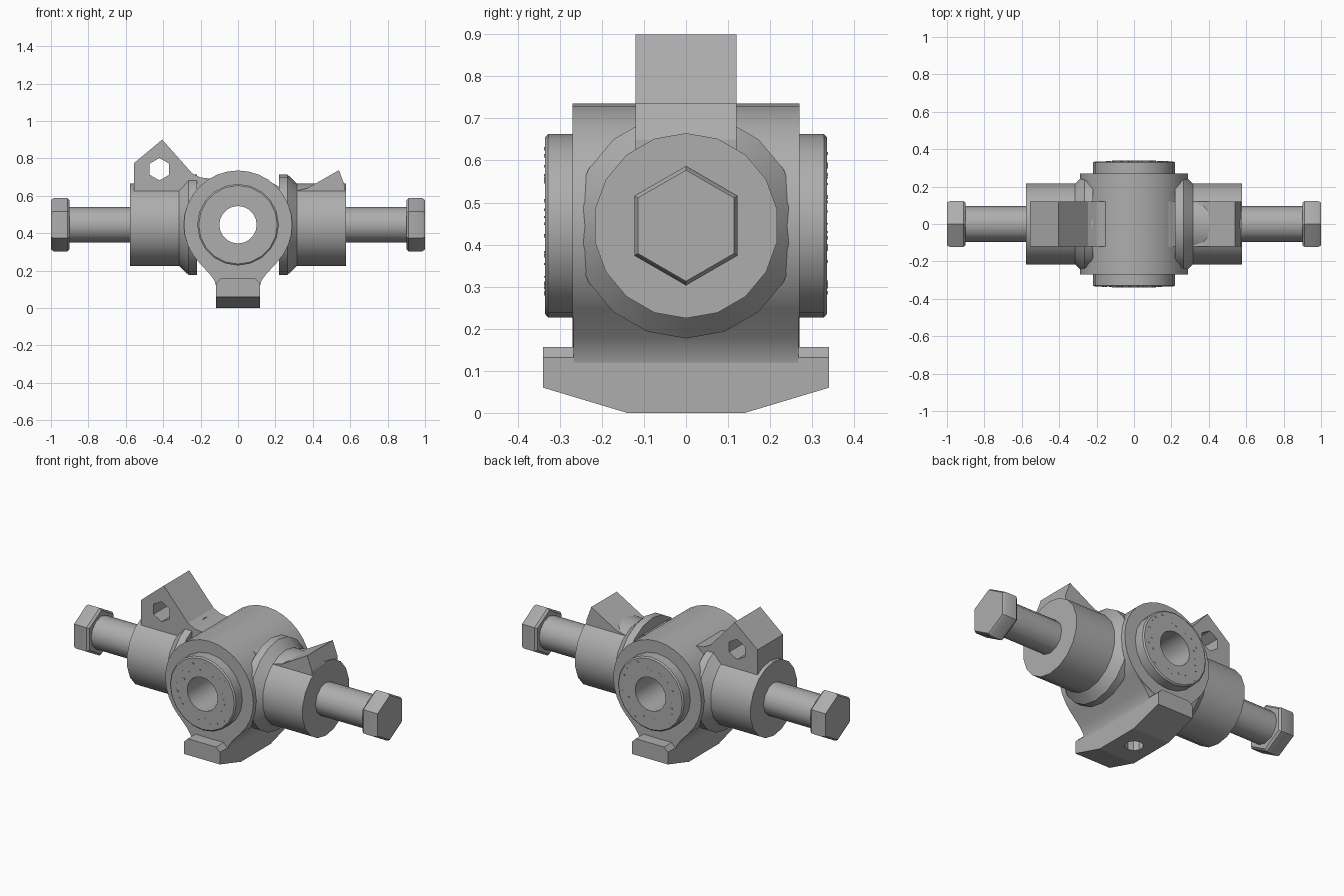
import bpy, bmesh, math, random
from mathutils import Vector

if "Cube" in bpy.data.objects:
    bpy.data.objects.remove(bpy.data.objects["Cube"], do_unlink=True)

AXIS_Z = 0.445  # height of both cylinder axes


def material(name, value):
    m = bpy.data.materials.new(name)
    m.use_nodes = True
    m.diffuse_color = (value, value, value, 1)
    m.node_tree.nodes["Principled BSDF"].inputs["Base Color"].default_value = (value, value, value, 1)
    return m


steel = material("steel grey", 0.42)


def finish(name, bm, smooth=True):
    bmesh.ops.remove_doubles(bm, verts=bm.verts, dist=1e-5)
    bmesh.ops.recalc_face_normals(bm, faces=bm.faces)
    mesh = bpy.data.meshes.new(name)
    bm.to_mesh(mesh)
    bm.free()
    mesh.materials.append(steel)
    ob = bpy.data.objects.new(name, mesh)
    bpy.context.collection.objects.link(ob)
    if smooth:
        bpy.ops.object.select_all(action="DESELECT")
        ob.select_set(True)
        bpy.context.view_layer.objects.active = ob
        bpy.ops.object.shade_smooth_by_angle(angle=math.radians(35))
    return ob


def lathe(name, profile, axis, sides, closed=False, turn=0.0):
    """Revolve (position, radius) points about a horizontal or vertical axis."""
    bm = bmesh.new()
    rings = []
    for pos, r in profile:
        ring = []
        for i in range(sides):
            a = turn + math.tau * i / sides
            c, s = r * math.cos(a), r * math.sin(a)
            co = {"x": (pos, s, AXIS_Z + c), "y": (s, pos, AXIS_Z + c)}[axis]
            ring.append(bm.verts.new(co))
        rings.append(ring)
    pairs = list(zip(rings, rings[1:]))
    if closed:
        pairs.append((rings[-1], rings[0]))
    else:
        bm.faces.new(rings[0])
        bm.faces.new(rings[-1])
    for a, b in pairs:
        for i in range(sides):
            j = (i + 1) % sides
            bm.faces.new((a[i], a[j], b[j], b[i]))
    return finish(name, bm)


def prism(points, axis, half):
    """Extrude a side profile symmetrically along x or y."""
    bm = bmesh.new()
    place = (lambda p, d: (p[0], d, p[1])) if axis == "y" else (lambda p, d: (d, p[0], p[1]))
    face = bm.faces.new([bm.verts.new(place(p, -half)) for p in points])
    out = bmesh.ops.extrude_face_region(bm, geom=[face])
    step = Vector((0, 2 * half, 0)) if axis == "y" else Vector((2 * half, 0, 0))
    bmesh.ops.translate(bm, vec=step, verts=[v for v in out["geom"] if isinstance(v, bmesh.types.BMVert)])
    return bm


def drill(target, location, radius, depth, sides, rotation):
    bpy.ops.mesh.primitive_cylinder_add(vertices=sides, radius=radius, depth=depth,
                                        location=location, rotation=rotation)
    cutter = bpy.context.object
    cutter.name = target.name + "_cutter"
    mod = target.modifiers.new("hole", "BOOLEAN")
    mod.object, mod.operation, mod.solver = cutter, "DIFFERENCE", "EXACT"
    bpy.context.view_layer.objects.active = target
    bpy.ops.object.modifier_apply(modifier=mod.name)
    bpy.data.objects.remove(cutter, do_unlink=True)


# Central housing and bushing, both open through the middle
lathe("housing", [(-0.27, 0.15), (-0.27, 0.29), (0.27, 0.29), (0.27, 0.15)], "y", 32, True)
lathe("bushing", [(-0.335, 0.1), (-0.335, 0.21), (-0.328, 0.218), (-0.26, 0.218),
                  (0.26, 0.218), (0.328, 0.218), (0.335, 0.21), (0.335, 0.1)], "y", 20, True)

# Little raised chips around the bushing faces
random.seed(4)
bm = bmesh.new()
for side in (-1, 1):
    for i in range(24):
        a = math.tau * (i + random.random() * 0.6) / 24
        r = random.uniform(0.13, 0.195)
        s = random.uniform(0.004, 0.009)
        made = bmesh.ops.create_cube(bm, size=1)["verts"]
        bmesh.ops.scale(bm, vec=(s * 1.6, 0.004, s), verts=made)
        bmesh.ops.translate(bm, vec=(r * math.cos(a), side * 0.335, AXIS_Z + r * math.sin(a)), verts=made)
finish("bushing_chips", bm, False)

# Side tubes and hex bolts
for label, s in (("left", 1), ("right", -1)):
    lathe(label + "_tube", [(s * 0.22, 0.268), (s * 0.265, 0.268), (s * 0.315, 0.22),
                            (s * 0.578, 0.22)], "x", 18)
    lathe(label + "_bolt_shank", [(s * 0.5, 0.096), (s * 0.91, 0.096)], "x", 12)
    lathe(label + "_bolt_head", [(s * 0.9, 0.13), (s * 0.912, 0.142), (s * 0.985, 0.142),
                                 (s, 0.132)], "x", 6)

# Drilled lug on one tube, plain wedge on the other
lug = finish("drilled_lug", prism([(-0.555, 0.5), (-0.555, 0.775), (-0.405, 0.9), (-0.245, 0.72),
                                   (-0.2, 0.698), (-0.14, 0.69), (-0.14, 0.5)], "y", 0.12), False)
drill(lug, (-0.42, 0, 0.742), 0.06, 1, 6, (math.pi / 2, 0, 0))
finish("wedge", prism([(0.13, 0.5), (0.13, 0.69), (0.19, 0.665), (0.25, 0.63), (0.3, 0.625),
                       (0.37, 0.64), (0.54, 0.737), (0.572, 0.65), (0.572, 0.5)], "y", 0.12), False)

# Foot with chamfered ends and top edges, and a flared neck above it
bm = prism([(-0.14, 0), (0.14, 0), (0.34, 0.06), (0.34, 0.157), (-0.34, 0.157), (-0.34, 0.06)], "x", 0.118)
top = [e for e in bm.edges if all(v.co.z > 0.15 for v in e.verts)
       and abs(e.verts[0].co.x - e.verts[1].co.x) < 0.01]
bmesh.ops.bevel(bm, geom=top, offset=0.025, segments=1, affect="EDGES")
foot = finish("foot", bm, False)
drill(foot, (0, 0, 0), 0.05, 0.2, 10, (0, 0, 0))
half = [(0.118, 0.12), (0.125, 0.145), (0.15, 0.18), (0.21, 0.245)]
finish("foot_neck", prism([(-x, z) for x, z in reversed(half)] + half, "y", 0.268))
